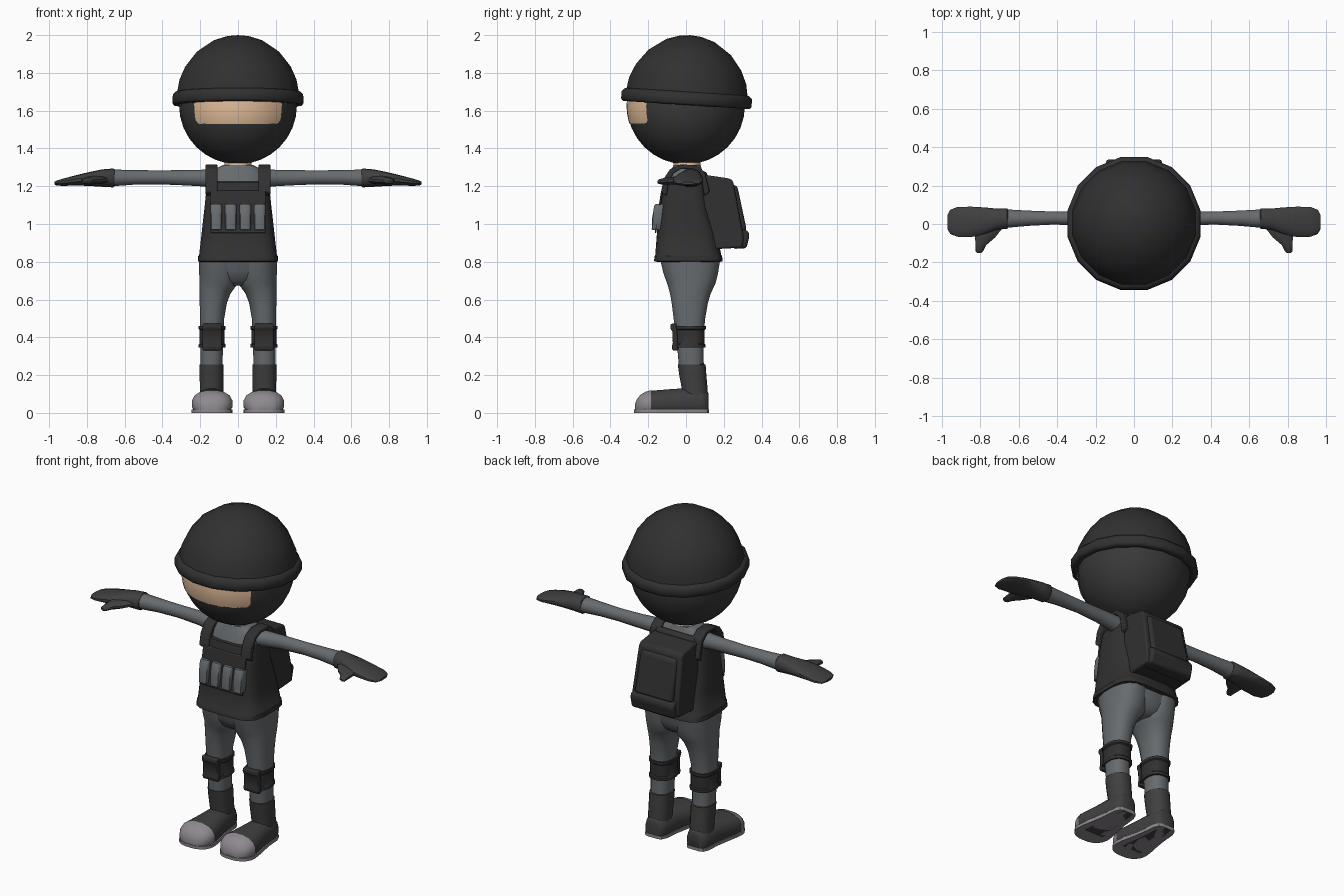
import bpy, bmesh
from math import sin, cos, pi, radians, sqrt, copysign
from mathutils import Matrix


def mat(name, *rgb):
    m = bpy.data.materials.new(name)
    m.diffuse_color = (*rgb, 1)
    return m


DARK = mat("dark_cloth", 0.030, 0.030, 0.031)
HOOD = mat("hood_cloth", 0.040, 0.040, 0.041)
GLOVE = mat("glove_cloth", 0.050, 0.050, 0.052)
GREY = mat("grey_cloth", 0.135, 0.148, 0.157)
TOE = mat("toe_rubber", 0.27, 0.25, 0.275)
SKIN = mat("skin", 0.78, 0.52, 0.33)


def finish(bm, name, material, angle=40, bevel=0):
    bmesh.ops.recalc_face_normals(bm, faces=bm.faces)
    me = bpy.data.meshes.new(name)
    bm.to_mesh(me)
    bm.free()
    ob = bpy.data.objects.new(name, me)
    bpy.context.collection.objects.link(ob)
    me.materials.append(material)
    if bevel:
        b = ob.modifiers.new("bevel", 'BEVEL')
        b.width, b.segments, b.limit_method = bevel, 2, 'ANGLE'
    bpy.ops.object.select_all(action='DESELECT')
    bpy.context.view_layer.objects.active = ob
    ob.select_set(True)
    bpy.ops.object.shade_smooth_by_angle(angle=radians(angle))
    return ob


def loft(name, axis, rings, material, n=16, p=2.0, side=1, lo=-9, hi=9, angle=40):
    """Skin rounded sections (position, centre a, centre b, radius a, radius b) along an axis."""
    bm = bmesh.new()
    loops = []
    for t, ca, cb, ra, rb in rings:
        loop = []
        for i in range(n):
            w = 2 * pi * (i + 0.5) / n
            a = ca + ra * copysign(abs(cos(w)) ** (2 / p), cos(w))
            b = cb + rb * copysign(abs(sin(w)) ** (2 / p), sin(w))
            x, y, z = {'x': (t, a, b), 'y': (a, t, b), 'z': (a, b, t)}[axis]
            loop.append(bm.verts.new((x * side, y, min(max(z, lo), hi))))
        loops.append(loop)
    for l0, l1 in zip(loops, loops[1:]):
        for i in range(n):
            j = (i + 1) % n
            bm.faces.new((l0[i], l0[j], l1[j], l1[i]))
    bm.faces.new(loops[0])
    bm.faces.new(loops[-1])
    return finish(bm, name, material, angle)


def prism(name, yz, x0, x1, material, bevel=0.01, taper=0, z0=0):
    """Extrude a side profile in x, optionally narrowing above z0."""
    bm = bmesh.new()
    f = bm.faces.new([bm.verts.new((x0, y, z)) for y, z in yz])
    ext = bmesh.ops.extrude_face_region(bm, geom=[f])
    for v in ext['geom']:
        if isinstance(v, bmesh.types.BMVert):
            v.co.x = x1
    for v in bm.verts:
        v.co.x *= 1 - taper * (v.co.z - z0)
    return finish(bm, name, material, 35, bevel)


# head in a hood
bm = bmesh.new()
bmesh.ops.create_uvsphere(bm, u_segments=24, v_segments=16, radius=0.312)
bmesh.ops.translate(bm, verts=bm.verts, vec=(0, 0, 1.628))
finish(bm, "hooded_head", HOOD)

# skin opening around the eyes
bm = bmesh.new()
rows = []
for z, a in ((1.53, 43), (1.536, 46), (1.548, 48), (1.58, 48), (1.62, 48), (1.67, 48)):
    r = sqrt(0.315 ** 2 - (z - 1.628) ** 2)
    rows.append([bm.verts.new((r * sin(radians(a * k / 6)), -r * cos(radians(a * k / 6)), z))
                 for k in range(-6, 7)])
for r0, r1 in zip(rows, rows[1:]):
    for k in range(12):
        bm.faces.new((r0[k], r0[k + 1], r1[k + 1], r1[k]))
finish(bm, "face_opening", SKIN)

# helmet dome with rim, tipped back
tilt = Matrix.Translation((0, 0.003, 1.66)) @ Matrix.Rotation(-0.065, 4, 'X') @ Matrix.Translation((0, 0, -1.66))
profile = [(1.66, .29), (1.63, .318), (1.63, .342), (1.642, .353), (1.682, .352), (1.697, .337),
           (1.70, .327), (1.76, .316), (1.83, .285), (1.91, .222), (1.972, .13), (1.994, .06), (2.0, .004)]
helmet = loft("helmet", 'z', [(z, 0, 0, r, r) for z, r in profile], DARK, angle=50)
helmet.data.transform(tilt)

# neck, shirt and hips
loft("neck", 'z', [(1.27, 0, 0.005, .075, .075), (1.36, 0, 0.005, .07, .07)], SKIN)
loft("shirt", 'z', [(0.82, 0, .01, .19, .15), (1.1, 0, 0, .158, .125), (1.2, 0, 0, .155, .11),
                    (1.26, 0, .005, .15, .092), (1.29, 0, .005, .125, .08), (1.312, 0, .005, .08, .073)],
     GREY, p=2.8)
loft("hips", 'z', [(0.675, 0, .027, .07, .085), (0.70, 0, .027, .13, .12), (0.75, 0, .024, .18, .142),
                   (0.84, 0, .02, .2, .16)], GREY, p=2.6)

# vest
loft("vest", 'z', [(0.80, 0, .013, .203, .17), (0.803, 0, .013, .214, .183), (0.83, 0, .012, .212, .18),
                   (0.835, 0, .012, .207, .176), (0.95, 0, .005, .194, .16), (1.1, 0, -.01, .177, .13),
                   (1.2, 0, -.008, .167, .116), (1.222, 0, -.008, .163, .11), (1.224, 0, -.008, .14, .09)],
     DARK, p=4, n=20)
prism("vest_front_panel", [(-.158, .95), (-.166, .955), (-.132, 1.175), (-.12, 1.18)], -.145, .145, DARK, .004)
prism("vest_back_panel", [(.08, 1.15), (.12, 1.15), (.112, 1.27), (.085, 1.285)], -.13, .13, DARK, .008)

# front pouches
for i in range(4):
    x = (i - 1.5) * 0.077
    loft("front_pouch", 'z', [(.967, x, -.15, .025, .025), (.972, x, -.15, .029, .032), (1.03, x, -.146, .031, .034),
                              (1.095, x, -.137, .031, .032), (1.105, x, -.136, .028, .026)], GREY, n=12, p=4)

# backpack with raised back panel and lower pocket
prism("backpack", [(.09, .875), (.12, .865), (.3, .875), (.305, .93), (.25, 1.225), (.235, 1.24), (.09, 1.262)],
      -.16, .16, DARK, .022, .25, .87)
prism("backpack_panel", [(.27, .96), (.322, .965), (.272, 1.2), (.23, 1.215)], -.13, .13, DARK, .014, .25, .87)
prism("backpack_pocket", [(.25, .868), (.32, .872), (.337, .94), (.325, .968), (.26, .972)],
      -.145, .145, DARK, .012)

for s in (-1, 1):
    tag = "left" if s > 0 else "right"

    # shoulder strap
    outer = [(-.132, 1.17), (-.118, 1.24), (-.085, 1.29), (-.03, 1.315), (.05, 1.312), (.1, 1.275), (.125, 1.17)]
    inner = [(y * .78, z - .022) for y, z in reversed(outer)]
    prism(tag + "_shoulder_strap", outer + inner, .108 * s, .172 * s, DARK, .006)

    # sleeve, glove and thumb
    loft(tag + "_sleeve", 'x', [(.10, .01, 1.235, .06, .055), (.18, .02, 1.243, .045, .046),
                                (.28, .028, 1.245, .037, .042), (.42, .031, 1.247, .035, .038),
                                (.55, .03, 1.247, .041, .04), (.67, .028, 1.244, .05, .046)],
         GREY, n=12, side=s)
    loft(tag + "_glove", 'x', [(.655, .028, 1.244, .05, .046), (.66, .028, 1.244, .054, .05),
                               (.72, .025, 1.243, .057, .046), (.78, .016, 1.239, .072, .038),
                               (.85, .011, 1.232, .081, .028), (.92, .011, 1.222, .079, .02),
                               (.957, .011, 1.217, .064, .014), (.972, .011, 1.216, .035, .007)],
         GLOVE, n=14, p=2.3, side=s)
    loft(tag + "_thumb", 'y', [(-.152, .805, 1.223, .009, .006), (-.143, .805, 1.224, .02, .013),
                               (-.11, .797, 1.227, .029, .018), (-.07, .775, 1.23, .055, .02),
                               (-.02, .755, 1.234, .075, .024), (.02, .75, 1.235, .06, .02)],
         GLOVE, n=10, side=s)

    # trouser leg
    loft(tag + "_leg", 'z', [(.22, .14, .03, .058, .068), (.3, .14, .025, .06, .068), (.42, .138, .02, .064, .075),
                             (.5, .137, .018, .065, .085), (.58, .131, .02, .073, .097),
                             (.63, .122, .023, .083, .109), (.66, .112, .026, .094, .12),
                             (.685, .102, .028, .104, .13), (.74, .102, .025, .105, .147),
                             (.82, .102, .022, .105, .163)], GREY, p=2.4, side=s)

    # knee band and pad
    loft(tag + "_knee_band", 'z', [(.345, .137, .018, .06, .07), (.345, .137, .018, .072, .086),
                                   (.362, .137, .018, .072, .086), (.368, .137, .018, .067, .08),
                                   (.438, .137, .018, .067, .081), (.444, .137, .018, .073, .088),
                                   (.46, .137, .018, .073, .088), (.46, .137, .018, .06, .07)],
         DARK, p=2.5, side=s)
    prism(tag + "_knee_pad", [(-.04, .332), (-.07, .33), (-.076, .35), (-.07, .37), (-.072, .43),
                              (-.084, .45), (-.08, .472), (-.05, .472)],
          .087 * s, .189 * s, DARK, .006)

    # boot shaft, foot, toe cap and sole
    loft(tag + "_boot_shaft", 'z', [(.05, .14, .05, .064, .066), (.12, .14, .047, .063, .069),
                                    (.2, .14, .036, .064, .073), (.256, .14, .03, .064, .075),
                                    (.258, .14, .03, .056, .066)], GLOVE, p=2.3, side=s)
    heel = [(.12, .14, .035, .1), (.112, .14, .055, .12), (.08, .14, .069, .13), (0, .139, .076, .132),
            (-.08, .138, .09, .127), (-.14, .137, .103, .122), (-.185, .137, .108, .119)]
    toe = [(-.185, .137, .109, .121), (-.215, .137, .104, .113), (-.242, .137, .088, .096),
           (-.26, .137, .064, .073), (-.271, .137, .03, .045)]
    for part, sec, m in (("foot", heel, GLOVE), ("toe_cap", toe, TOE)):
        loft(f"{tag}_{part}", 'y', [(y, x, h * .4, r, h * .6) for y, x, r, h in sec], m,
             p=2.3, side=s, lo=0, angle=60)
    loft(tag + "_sole", 'y', [(y * 1.012, x, .01, r + .001, .04) for y, x, r, h in heel + toe[1:]], TOE,
         p=4, side=s, lo=0, hi=.018)
